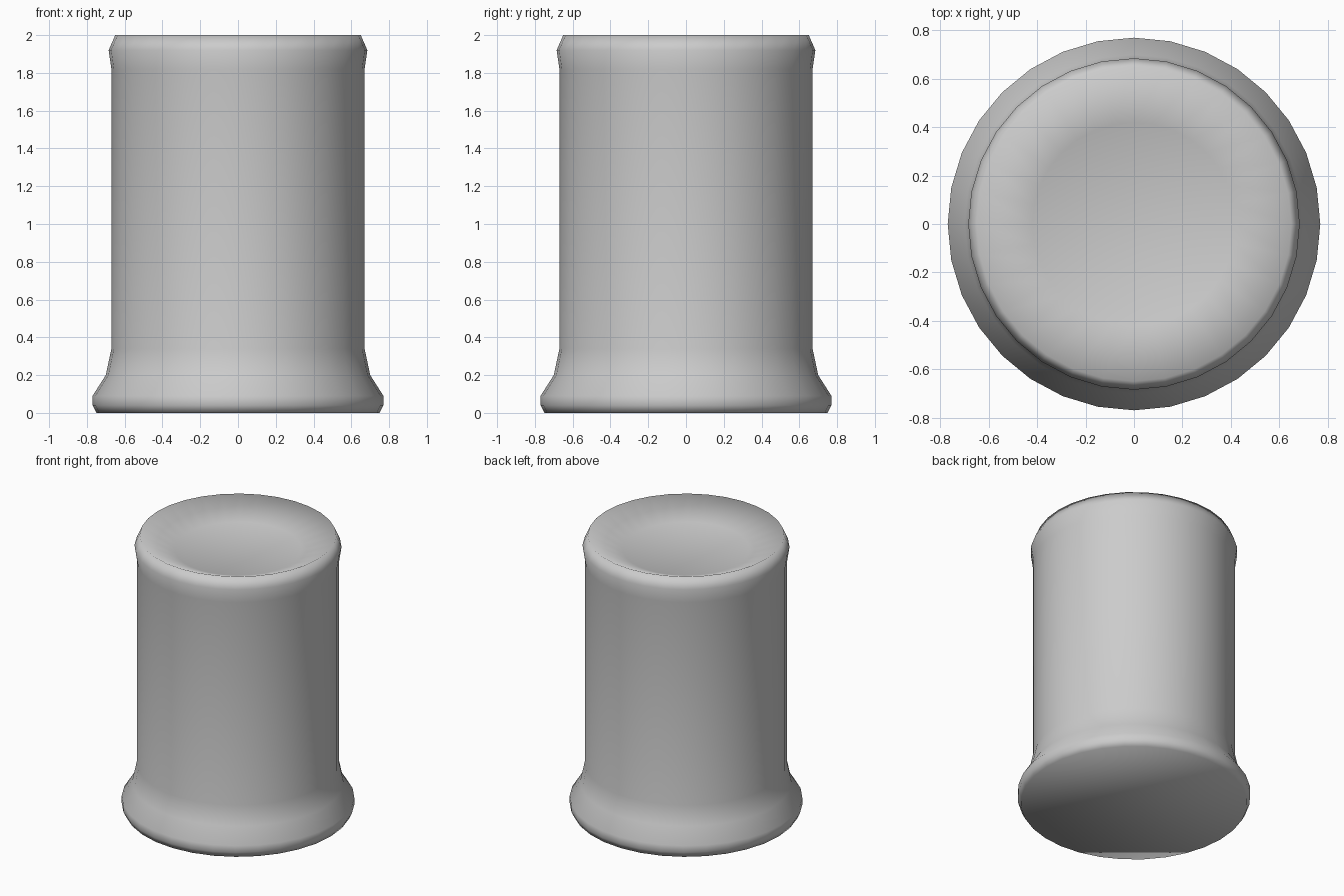
import bpy, bmesh
from math import sin, cos, tau

if "Cube" in bpy.data.objects:
    bpy.data.objects.remove(bpy.data.objects["Cube"])

SIDES = 32
# (radius, height) from the base edge up over the rim and into the dished top
PROFILE = [
    (0.75, 0.0), (0.77, 0.04), (0.77, 0.09),      # flared foot
    (0.70, 0.20), (0.67, 0.34),                   # foot taper
    (0.67, 1.82), (0.685, 1.92), (0.65, 2.0),     # body and rim
    (0.42, 1.90),                                 # dished top
]


def lathe(name, profile, sides):
    bm = bmesh.new()
    rings = [[bm.verts.new((r * cos(tau * i / sides), r * sin(tau * i / sides), z))
              for i in range(sides)] for r, z in profile]
    for a, b in zip(rings, rings[1:]):
        for i in range(sides):
            j = (i + 1) % sides
            bm.faces.new((a[i], a[j], b[j], b[i]))
    # close the base and the floor of the dish
    bm.faces.new(rings[0][::-1])
    bm.faces.new(rings[-1])
    for f in bm.faces:
        f.smooth = True
    mesh = bpy.data.meshes.new(name)
    bm.to_mesh(mesh)
    bm.free()
    obj = bpy.data.objects.new(name, mesh)
    bpy.context.collection.objects.link(obj)
    return obj


# Flared cylinder with a dished top
lathe("flared_cylinder", PROFILE, SIDES)
